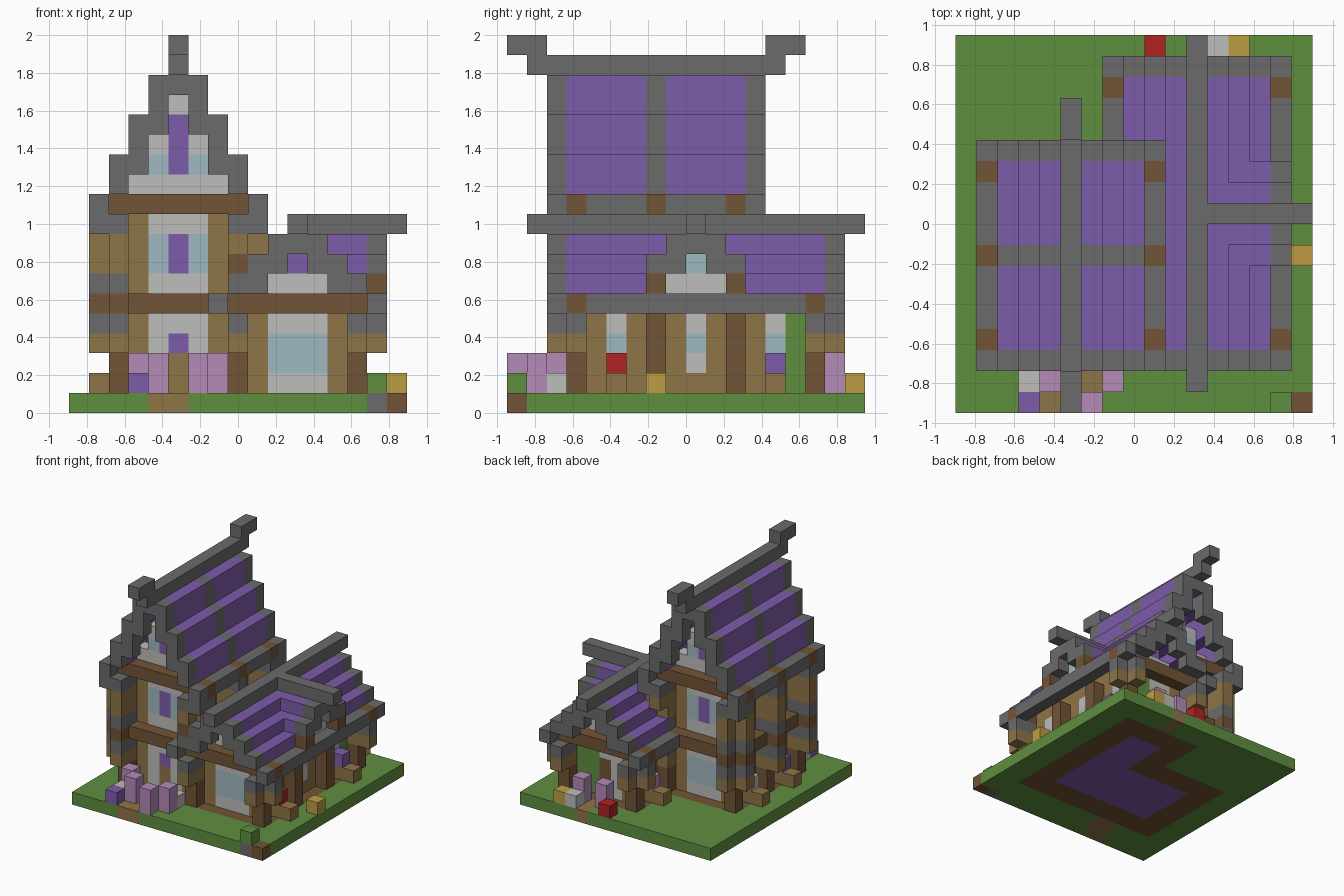
import bpy
import bmesh
from mathutils import Vector

if "Cube" in bpy.data.objects:
    bpy.data.objects.remove(bpy.data.objects["Cube"], do_unlink=True)

UNIT = 2 / 19
COLOURS = {
    "grass green": (96, 143, 64), "stone gray": (107, 107, 107),
    "roof purple": (125, 92, 170), "dark timber": (114, 84, 54),
    "oak tan": (143, 117, 72), "plaster white": (189, 189, 188),
    "glass blue": (159, 184, 193), "blossom pink": (179, 139, 183),
    "straw gold": (190, 157, 68), "flower red": (177, 34, 34),
}
GREEN, GRAY, PURPLE, BROWN, TAN, WHITE, BLUE, PINK, GOLD, RED = COLOURS
materials = {}
for name, rgb in COLOURS.items():
    linear = [((c / 255 + 0.055) / 1.055) ** 2.4 for c in rgb] + [1]
    mat = bpy.data.materials.new(name)
    mat.use_nodes = True
    mat.diffuse_color = linear
    mat.node_tree.nodes["Principled BSDF"].inputs["Base Color"].default_value = linear
    materials[name] = mat

blocks = {}  # block position -> (part, colour); later parts replace earlier ones


def span(value):
    first, last = value if isinstance(value, tuple) else (value, value)
    return range(first, last + 1)


def fill(part, colour, xs, ys, zs):
    for x in span(xs):
        for y in span(ys):
            for z in span(zs):
                blocks[x, y, z] = (part, colour)


# Ground slab with floors and path
fill("ground", GREEN, (0, 16), (0, 17), 0)
fill("ground", BROWN, (2, 14), (3, 11), 0)
fill("ground", BROWN, (8, 14), (11, 15), 0)
fill("ground", PURPLE, (4, 12), (5, 9), 0)
fill("ground", PURPLE, (10, 12), (9, 13), 0)
fill("path", TAN, (4, 5), 0, 0)
fill("path", TAN, (5, 6), (1, 2), 0)
fill("path", TAN, 11, (16, 17), 0)
fill("ground", GRAY, 15, 0, 0)
fill("ground", BROWN, 16, 0, 0)


def side_wall(part, x, ys, windows, upper):
    fill(part, TAN, x, ys, (1, 9 if upper else 5))
    for y in windows:
        fill(part, WHITE, x, y, (2, 4))
        fill(part, BLUE, x, y, 3)
        if upper:
            fill(part, WHITE, x, y, (6, 9))
            fill(part, BLUE, x, y, (7, 8))


# Side walls
side_wall("wing_right_wall", 13, (4, 14), (5, 9, 13), False)
side_wall("wing_left_wall", 9, (11, 14), (13,), False)
side_wall("tower_left_wall", 3, (4, 10), (5, 9), True)
side_wall("tower_right_wall", 7, (4, 10), (), True)


def big_window(part, middle, y):
    fill(part, TAN, (middle - 2, middle + 2), y, (1, 5))
    fill(part, WHITE, (middle - 1, middle + 1), y, (1, 4))
    fill(part, BLUE, (middle - 1, middle + 1), y, (2, 3))


# Wing end walls with gable infill
for y in (4, 14):
    big_window("wing_end_wall", 11, y)
    fill("wing_end_wall", WHITE, (10, 12), y, 6)
    fill("wing_end_wall", PURPLE, 11, y, 7)
fill("back_entrance", WHITE, (10, 12), 14, (1, 4))
fill("back_entrance", BROWN, 11, 14, (1, 3))
fill("back_entrance", GREEN, (12, 13), 14, (1, 4))

# Tower end walls with gable infill
for y in (4, 10):
    big_window("tower_end_wall", 5, y)
    fill("tower_end_wall", TAN, (3, 7), y, (6, 10))
    fill("tower_end_wall", WHITE, (4, 6), y, (6, 9))
    fill("tower_end_wall", BLUE, (4, 6), y, (7, 8))
    fill("tower_end_wall", PURPLE, 5, y, (7, 8))
    fill("tower_end_wall", WHITE, (3, 7), y, 11)
    fill("tower_end_wall", BLUE, (4, 6), y, 12)
    fill("tower_end_wall", WHITE, (4, 6), y, 13)
    fill("tower_end_wall", PURPLE, 5, y, (12, 14))
    fill("tower_end_wall", WHITE, 5, y, 15)
fill("front_door", WHITE, (4, 6), 4, (1, 4))
fill("front_door", TAN, 5, 4, (1, 2))
fill("front_door", PURPLE, 5, 4, 3)

# Timber beams
for y in (3, 11):
    fill("tower_beam", BROWN, (2, 8), y, 5)
    fill("tower_beam", BROWN, (2, 8), y, 10)
for y in (3, 15):
    fill("wing_beam", BROWN, (8, 14), y, 5)
for z in (5, 10):
    fill("tower_side_beam", BROWN, 2, (3, 11), z)


# Wing roof: one block per step
def wing_slope(side, step, ys):
    x, z = 11 + side * step, 9 - step
    fill("wing_roof", PURPLE, x, ys, z)


for step in range(1, 4):
    wing_slope(1, step, (3, 15))
    wing_slope(-1, step, (3 if step < 3 else 12, 15))
fill("wing_eave", GRAY, 15, (3, 15), 5)
fill("wing_eave", GRAY, 7, (12, 15), 5)
for y in (2, 16):
    for side in (-1, 1):
        for step, lowest in enumerate((8, 7, 6, 6, 5)):
            fill("wing_gable_frame", GRAY, 11 + side * step, y, (lowest, 9 - step))

# Tower roof: two blocks per step, three gray bands
for side in (-1, 1):
    for step in range(1, 4):
        x, z = 5 + side * step, 17 - 2 * step
        fill("tower_roof", PURPLE, x, (3, 11), (z, z + 1))
        fill("tower_roof_band", GRAY, x, 7, (z, z + 1))
    fill("tower_eave", GRAY, 5 + 4 * side, (2, 12), 10)
    for y in (2, 12):
        for step, lowest in enumerate((16, 14, 12, 11, 9)):
            top = 18 - 2 * step
            fill("tower_gable_frame", GRAY, 5 + side * step, y, (lowest, min(top, 17)))

# Side dormer
fill("dormer", PURPLE, (12, 14), (7, 11), 7)
fill("dormer", PURPLE, (12, 14), (8, 10), 8)
fill("dormer_window", WHITE, 14, (8, 10), (6, 7))
fill("dormer_window", BLUE, 14, 9, 7)
fill("dormer_frame", GRAY, 15, (8, 10), 8)
for side in (-1, 1):
    fill("dormer_frame", GRAY, 15, 9 + side, 7)
    fill("dormer_frame", GRAY, 15, 9 + 2 * side, 7)
    fill("dormer_frame", BROWN, 15, 9 + 2 * side, 6)

# Ridge beams
fill("wing_ridge", GRAY, 11, (1, 17), 9)
fill("dormer_ridge", GRAY, (11, 16), 9, 9)
fill("tower_ridge", GRAY, 5, (1, 13), 17)
for ys in ((0, 1), (13, 14)):
    fill("tower_ridge", GRAY, 5, ys, 18)

# Striped corner posts whose upper part steps outward
STRIPES = (BROWN, BROWN, TAN, GRAY, BROWN, GRAY, TAN, TAN, GRAY, BROWN)


def post(part, x, y, top, outward, start=3):
    for z, colour in enumerate(STRIPES[:top], 1):
        fill(part, colour, x, y, z)
        for dx, dy in outward:
            if z >= start and not (dy and z in (5, 10) and top == 5):
                # leave the gable frames above end corbels untouched
                if dx or z < 10:
                    fill(part, colour, x + dx, y + dy, z)


LEFT, RIGHT, FRONT, BACK = (-1, 0), (1, 0), (0, -1), (0, 1)
post("tower_post", 2, 3, 10, (LEFT, FRONT))
post("tower_post", 2, 7, 10, (LEFT,))
post("tower_post", 2, 11, 10, (LEFT, BACK))
post("tower_post", 8, 3, 10, (RIGHT,), 8)
post("tower_post", 8, 7, 10, (RIGHT,), 8)
post("tower_post", 8, 11, 10, (RIGHT, BACK), 8)
post("wing_post", 14, 3, 5, (RIGHT, FRONT))
post("wing_post", 14, 15, 5, (RIGHT, BACK))
post("wing_post", 8, 15, 5, (LEFT, BACK))
for y in (7, 11):
    fill("wing_side_post", BROWN, 14, y, (1, 4))
for z, colour in ((3, TAN), (4, GRAY), (7, BROWN), (8, TAN), (9, GRAY)):
    fill("tower_post", colour, 8, 2, z)

# Crates and window flowers beside the walls
for x, y in ((15, 5), (15, 13), (7, 13), (1, 5), (1, 9)):
    fill("crate", TAN, x, y, 1)
for x, y, colour in ((14, 5, RED), (14, 13, PURPLE), (2, 5, PURPLE), (2, 9, WHITE), (8, 13, PINK)):
    fill("window_box", TAN, x, y, 1)
    fill("window_flowers", colour, x, y, 2)

# Garden flowers
for x, y in ((3, 2), (4, 1), (6, 0), (7, 1), (10, 16), (12, 16)):
    fill("tall_flowers", PINK, x, y, (1, 2))
for x, y, colour in ((3, 0, PURPLE), (3, 1, WHITE), (7, 2, WHITE), (12, 17, WHITE),
                     (13, 17, GOLD), (16, 7, GOLD), (9, 17, RED), (15, 0, GREEN)):
    fill("low_flowers", colour, x, y, 1)


# One mesh per part, keeping only the exposed block faces
def build(part):
    bm = bmesh.new()
    mesh = bpy.data.meshes.new(part)
    slots = []
    for cell, (owner, colour) in blocks.items():
        if owner != part:
            continue
        if colour not in slots:
            slots.append(colour)
            mesh.materials.append(materials[colour])
        centre = Vector(cell) + Vector((0.5, 0.5, 0.5)) - Vector((8.5, 9, 0))
        for axis in range(3):
            for sign in (-1, 1):
                normal = Vector((0, 0, 0))
                normal[axis] = sign
                if tuple(int(c + n) for c, n in zip(cell, normal)) in blocks:
                    continue
                u = Vector((normal.y, normal.z, normal.x))
                v = normal.cross(u)
                corners = (u + v, v - u, -u - v, u - v)
                face = bm.faces.new([bm.verts.new((centre + (normal + c) / 2) * UNIT)
                                     for c in corners])
                face.material_index = slots.index(colour)
    bmesh.ops.remove_doubles(bm, verts=bm.verts, dist=UNIT / 100)
    bm.to_mesh(mesh)
    bm.free()
    bpy.context.collection.objects.link(bpy.data.objects.new(part, mesh))


for part in sorted({owner for owner, colour in blocks.values()}):
    build(part)
